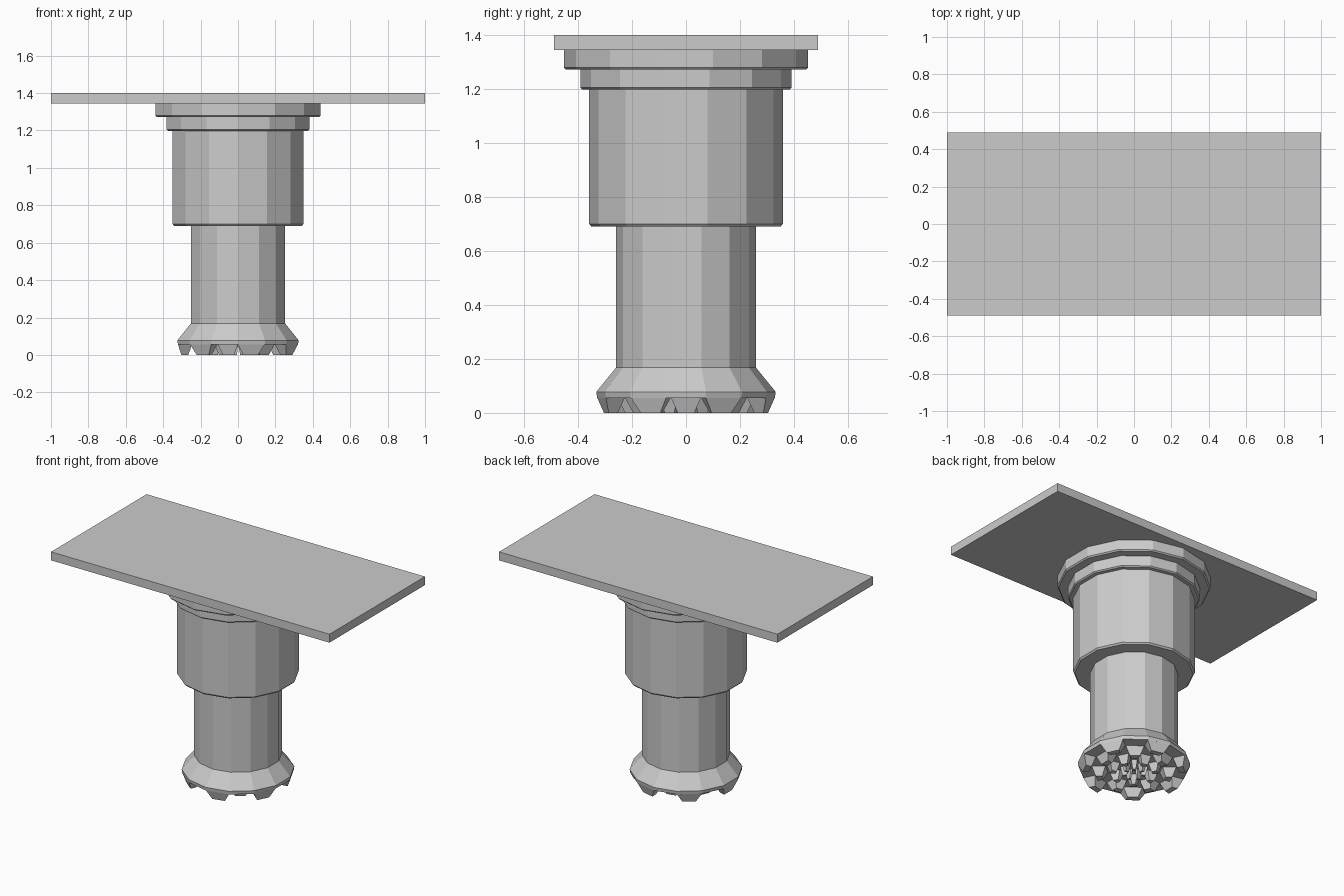
import bpy, bmesh
from math import sin, cos, pi

if "Cube" in bpy.data.objects:
    bpy.data.objects.remove(bpy.data.objects["Cube"])

SIDES = 14
STEP = 2 * pi / SIDES


def finish(name, bm):
    bmesh.ops.recalc_face_normals(bm, faces=bm.faces[:])
    mesh = bpy.data.meshes.new(name)
    bm.to_mesh(mesh)
    bm.free()
    obj = bpy.data.objects.new(name, mesh)
    bpy.context.collection.objects.link(obj)
    return obj


def turned(name, profile):
    """Closed 14-sided solid from (radius, z) points, corners on the y axis."""
    bm = bmesh.new()
    rings = []
    for r, z in profile:
        rings.append([bm.verts.new((r * cos(pi / 2 + i * STEP), r * sin(pi / 2 + i * STEP), z))
                      for i in range(SIDES)])
    for a, b in zip(rings, rings[1:]):
        for i in range(SIDES):
            j = (i + 1) % SIDES
            bm.faces.new((a[i], a[j], b[j], b[i]))
    bm.faces.new(rings[0])
    bm.faces.new(rings[-1])
    return finish(name, bm)


def tooth_ring(name, outer, inner, start):
    """Seven tapered teeth, one on every second face of the head."""
    bm = bmesh.new()
    depth = outer - inner
    half = sin(STEP / 2) / cos(STEP / 2)
    tip_w = 0.55 * half * outer
    for k in range(7):
        a = start + k * 2 * STEP
        loops = []
        for z, ro, ri, wo, wi in (
                (0.057, outer, inner, half * outer, half * inner),
                (0.0, outer - depth * 0.24, inner + depth * 0.28, tip_w, tip_w * inner / outer)):
            corners = ((ro, -wo), (ro, wo), (ri, wi), (ri, -wi))
            loops.append([bm.verts.new((r * cos(a) - t * sin(a), r * sin(a) + t * cos(a), z))
                          for r, t in corners])
        base, tip = loops
        bm.faces.new(base)
        bm.faces.new(tip)
        for i in range(4):
            j = (i + 1) % 4
            bm.faces.new((base[i], base[j], tip[j], tip[i]))
    return finish(name, bm)


# Mounting plate
bm = bmesh.new()
bmesh.ops.create_cube(bm, size=1)
for v in bm.verts:
    v.co.x *= 2.0
    v.co.y *= 0.98
    v.co.z = 1.3725 + v.co.z * 0.055
finish("mounting_plate", bm)

# Stepped collars under the plate
turned("upper_collar", [(0.445, 1.272), (0.453, 1.28), (0.453, 1.345)])
turned("lower_collar", [(0.383, 1.198), (0.391, 1.205), (0.391, 1.272)])

# Telescoping barrel
turned("outer_sleeve", [(0.350, 0.69), (0.359, 0.70), (0.359, 1.20)])
turned("inner_shaft", [(0.259, 0.168), (0.259, 0.69)])

# Flared cutting head
turned("cutter_head", [(0.329, 0.056), (0.3325, 0.078), (0.259, 0.168)])

# Concentric rings of teeth, alternating by one face
for i, (outer, inner) in enumerate([(0.321, 0.245), (0.245, 0.165), (0.155, 0.09), (0.08, 0.03)]):
    tooth_ring(f"tooth_ring_{i + 1}", outer, inner, pi + i * STEP)
